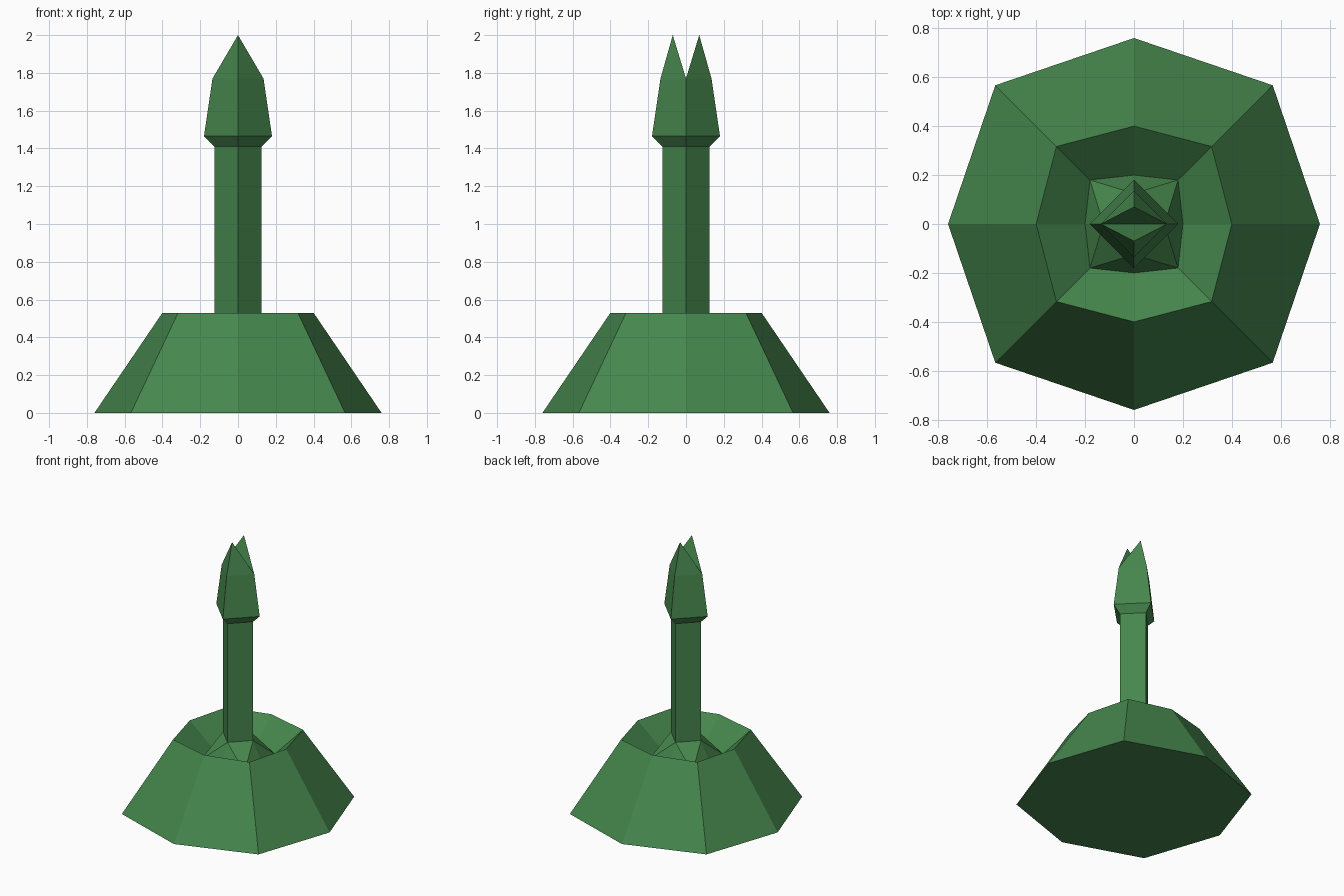
import bpy, bmesh, math

if "Cube" in bpy.data.objects:
    bpy.data.objects.remove(bpy.data.objects["Cube"])

green = bpy.data.materials.new("leaf_green")
green.diffuse_color = (0.061, 0.240, 0.074, 1)
green.use_nodes = True
green.node_tree.nodes["Principled BSDF"].inputs["Base Color"].default_value = green.diffuse_color


def octagon(bm, axis, diag, z):
    """Ring with points at distance axis on x/y and at (diag, diag) corners."""
    pts = []
    for i in range(8):
        a = i * math.pi / 4
        r = axis if i % 2 == 0 else diag * math.sqrt(2)
        pts.append(bm.verts.new((r * math.cos(a), r * math.sin(a), z)))
    return pts


def diamond(bm, r, z):
    return [bm.verts.new(p) for p in ((r, 0, z), (0, r, z), (-r, 0, z), (0, -r, z))]


def bridge(bm, low, high):
    n = len(low)
    for i in range(n):
        j = (i + 1) % n
        bm.faces.new((low[i], low[j], high[j], high[i]))


def finish(bm, name):
    bmesh.ops.recalc_face_normals(bm, faces=bm.faces)
    mesh = bpy.data.meshes.new(name)
    bm.to_mesh(mesh)
    bm.free()
    mesh.materials.append(green)
    obj = bpy.data.objects.new(name, mesh)
    bpy.context.collection.objects.link(obj)
    return obj


# Hollowed base, with the stem's foot and shaft rising out of the hollow
bm = bmesh.new()
bottom = octagon(bm, 0.76, 0.567, 0.0)
rim = octagon(bm, 0.40, 0.317, 0.53)
hollow = octagon(bm, 0.20, 0.18, 0.365)
foot = diamond(bm, 0.125, 0.52)
bm.faces.new(bottom[::-1])
bridge(bm, bottom, rim)
bridge(bm, rim, hollow)
for i in range(4):
    a, b = foot[i], foot[(i + 1) % 4]
    p, corner, q = hollow[2 * i], hollow[2 * i + 1], hollow[(2 * i + 2) % 8]
    bm.faces.new((a, p, corner))
    bm.faces.new((a, corner, b))
    bm.faces.new((b, corner, q))

shaft_top = diamond(bm, 0.125, 1.41)
bridge(bm, foot, shaft_top)

# Flared collar and tapering bud
collar = diamond(bm, 0.18, 1.465)
shoulder = diamond(bm, 0.135, 1.77)
bridge(bm, shaft_top, collar)
bridge(bm, collar, shoulder)

# Two pointed tips that share a valley along x
right, back, left, front = shoulder
for side, outer in ((1, back), (-1, front)):
    tip = bm.verts.new((0, 0.07 * side, 2.0))
    bm.faces.new((right, outer, tip))
    bm.faces.new((outer, left, tip))
    bm.faces.new((left, right, tip))
# The valley line is shared by both tips, so the solid stays closed
finish(bm, "sprout_and_base")
